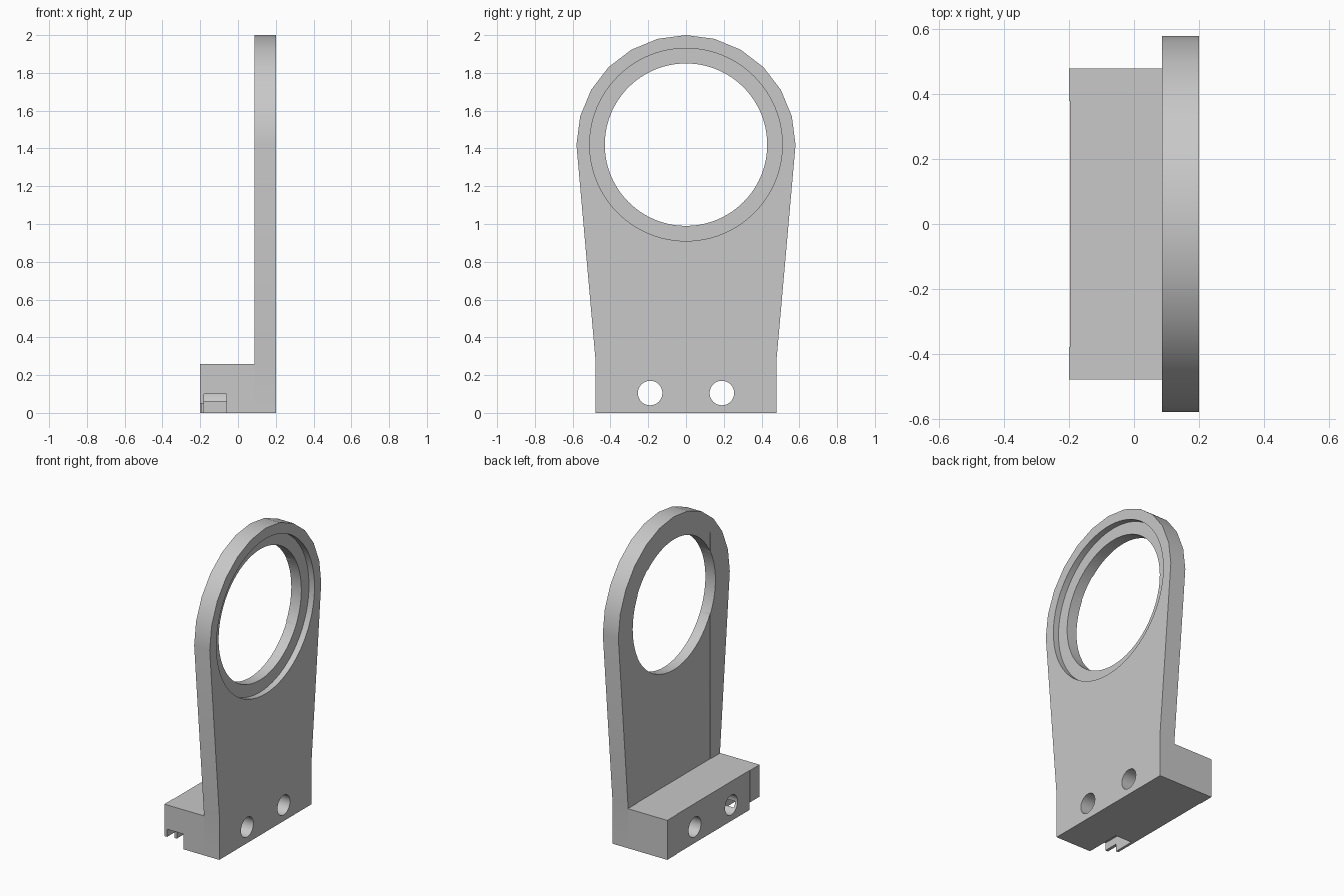
import bpy, math

cube = bpy.data.objects.get("Cube")
if cube:
    bpy.data.objects.remove(cube)

grey = bpy.data.materials.new("plain grey")
grey.use_nodes = True
colour = (0.58, 0.58, 0.58, 1)
grey.diffuse_color = colour
grey.node_tree.nodes["Principled BSDF"].inputs["Base Color"].default_value = colour


def prism(name, outline, x0, x1):
    """Extrude a (y, z) outline along x."""
    n = len(outline)
    verts = [(x, y, z) for x in (x0, x1) for y, z in outline]
    faces = [tuple(reversed(range(n))), tuple(range(n, 2 * n))]
    faces += [(i, (i + 1) % n, (i + 1) % n + n, i + n) for i in range(n)]
    mesh = bpy.data.meshes.new(name)
    mesh.from_pydata(verts, [], faces)
    mesh.materials.append(grey)
    obj = bpy.data.objects.new(name, mesh)
    bpy.context.collection.objects.link(obj)
    return obj


def box(name, x0, x1, y0, y1, z0, z1):
    return prism(name, [(y0, z0), (y1, z0), (y1, z1), (y0, z1)], x0, x1)


def arc(radius, y, z, start, end, steps):
    angles = [math.radians(start + (end - start) * i / steps) for i in range(steps + 1)]
    return [(y + radius * math.cos(a), z + radius * math.sin(a)) for a in angles]


def rod(name, radius, y, z, x0, x1, sides):
    return prism(name, arc(radius, y, z, 0, 360, sides)[:-1], x0, x1)


def cut(target, cutter):
    mod = target.modifiers.new("cut", "BOOLEAN")
    mod.operation = "DIFFERENCE"
    mod.solver = "EXACT"
    mod.object = cutter
    bpy.context.view_layer.objects.active = target
    bpy.ops.object.modifier_apply(modifier=mod.name)
    bpy.data.objects.remove(cutter)


ring_z, face_x, back_x, block_x = 1.42, 0.2, 0.087, -0.2
foot = 0.48

# Upright plate: straight foot, flared sides and a faceted round head
outline = [(-foot, 0), (foot, 0), (foot, 0.29)]
outline += arc(0.58, 0, ring_z, 0, 180, 12) + [(-foot, 0.29)]
plate = prism("ring_plate", outline, back_x, face_x)

# Large opening with a shallow seat on the outer face
cut(plate, rod("opening", 0.43, 0, ring_z, 0, 0.4, 96))
cut(plate, rod("seat", 0.51, 0, ring_z, face_x - 0.04, 0.4, 96))

# Mounting block behind the foot
block = box("mounting_block", block_x, back_x, -foot, foot, 0, 0.26)

# Shallow panels on the inner faces
cut(plate, box("panel", 0, back_x + 0.003, -0.38, 0.38, 0.26, 1.75))
cut(block, box("panel", -0.3, block_x + 0.003, -0.38, 0.38, -0.1, 0.4))

# Slot and end notch under the front end of the block
cut(block, box("slot", -0.18, -0.06, -0.6, -0.24, -0.1, 0.1))
cut(block, box("notch", -0.3, -0.06, -0.6, -0.38, -0.1, 0.05))

# Two bolt holes through plate and block
for side in (-1, 1):
    for part in (plate, block):
        cut(part, rod("bolt_hole", 0.065, side * 0.19, 0.105, -0.4, 0.4, 32))

# Smooth curved walls, sharp edges kept
for part in (plate, block):
    bpy.ops.object.select_all(action="DESELECT")
    part.select_set(True)
    bpy.context.view_layer.objects.active = part
    bpy.ops.object.shade_smooth_by_angle(angle=math.radians(30))
